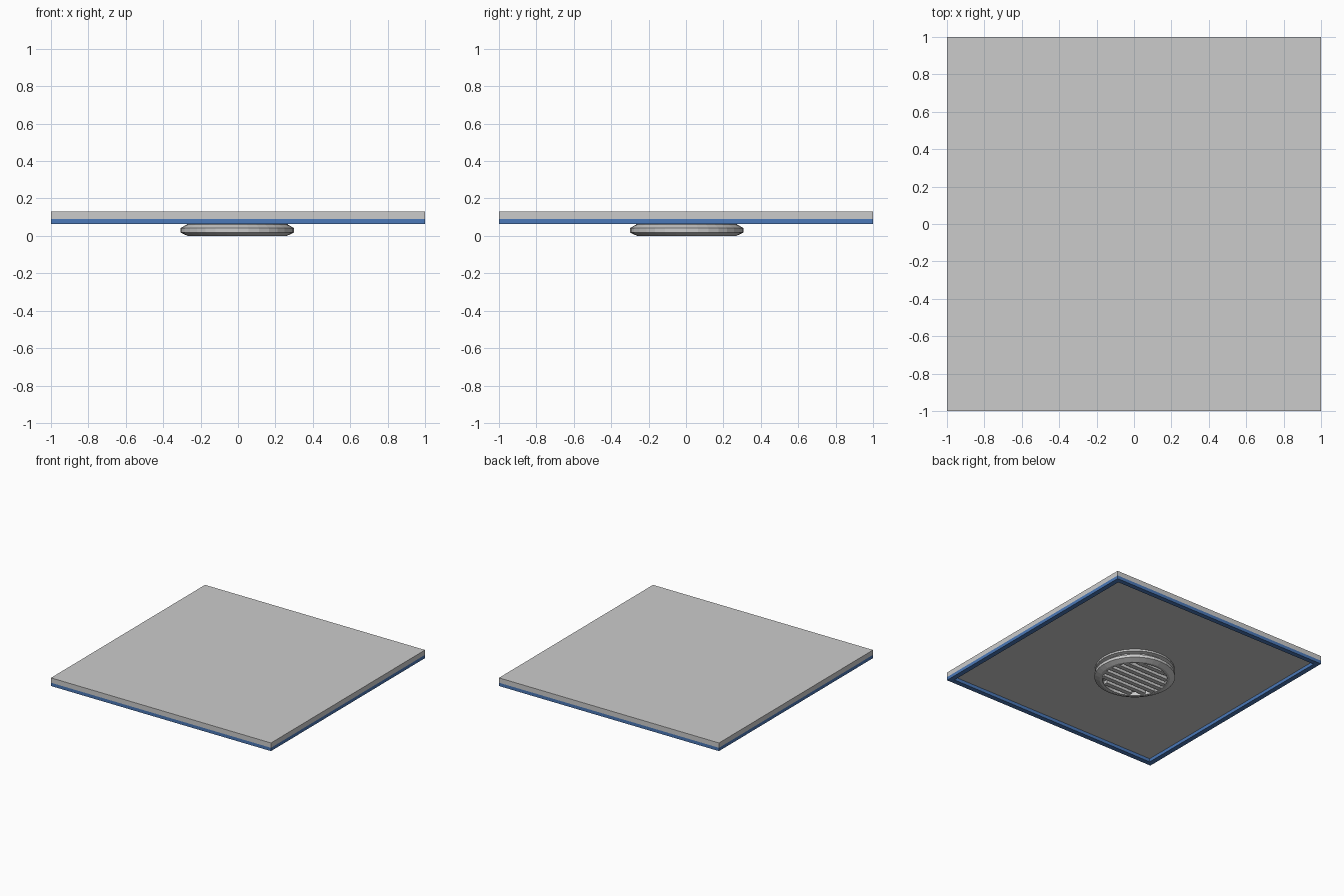
import bpy, bmesh, math

if "Cube" in bpy.data.objects:
    bpy.data.objects.remove(bpy.data.objects["Cube"])

TILE_BOTTOM, TILE_TOP = 0.09, 0.13
TRIM_BOTTOM, TRIM_WIDTH = 0.063, 0.04
SIDES = 32
CX, CY = -0.004, 0.004          # vent centre
SLAT_R = 0.245                  # radius of the vent opening

blue = bpy.data.materials.new("trim_blue")
blue.diffuse_color = (0.07, 0.19, 0.48, 1)
blue.use_nodes = True
blue.node_tree.nodes["Principled BSDF"].inputs["Base Color"].default_value = blue.diffuse_color


def finish(name, bm, mat=None):
    bmesh.ops.recalc_face_normals(bm, faces=bm.faces)
    mesh = bpy.data.meshes.new(name)
    bm.to_mesh(mesh)
    bm.free()
    obj = bpy.data.objects.new(name, mesh)
    bpy.context.collection.objects.link(obj)
    if mat:
        mesh.materials.append(mat)
    return obj


def add_box(bm, x0, x1, y0, y1, z0, z1):
    vs = bmesh.ops.create_cube(bm, size=1)["verts"]
    bmesh.ops.scale(bm, vec=(x1 - x0, y1 - y0, z1 - z0), verts=vs)
    bmesh.ops.translate(bm, vec=((x0 + x1) / 2, (y0 + y1) / 2, (z0 + z1) / 2), verts=vs)


def sweep(name, profile, sides, angle=0.0, centre=(0, 0), mat=None):
    """Revolve a closed (radius, z) profile around the vertical axis."""
    bm = bmesh.new()
    rings = []
    for i in range(sides):
        a = angle + math.tau * i / sides
        rings.append([bm.verts.new((centre[0] + r * math.cos(a),
                                    centre[1] + r * math.sin(a), z)) for r, z in profile])
    n = len(profile)
    for i in range(sides):
        a, b = rings[i], rings[(i + 1) % sides]
        for j in range(n):
            k = (j + 1) % n
            bm.faces.new((a[j], b[j], b[k], a[k]))
    return finish(name, bm, mat)


# ceiling tile
bm = bmesh.new()
add_box(bm, -1, 1, -1, 1, TILE_BOTTOM, TILE_TOP)
finish("ceiling_tile", bm)

# mitred square trim under the tile edge
q = math.sqrt(2)
inner = 1 - TRIM_WIDTH
sweep("edge_trim", [(q, TRIM_BOTTOM), (q, TILE_BOTTOM),
                    (inner * q, TILE_BOTTOM), (inner * q, TRIM_BOTTOM)],
      4, math.pi / 4, mat=blue)

# vent housing: bevelled rim, groove and mounting collar
sweep("vent_housing", [(SLAT_R, 0.0), (0.265, 0.0), (0.304, 0.018), (0.304, 0.042),
                       (0.27, 0.06), (0.27, 0.068), (0.30, 0.075), (0.30, TILE_BOTTOM),
                       (SLAT_R, TILE_BOTTOM), (SLAT_R, 0.03)],
      SIDES, centre=(CX, CY))

# back plate closing the vent
bm = bmesh.new()
disc = bmesh.ops.create_cone(bm, cap_ends=True, segments=SIDES, radius1=SLAT_R + 0.01,
                             radius2=SLAT_R + 0.01, depth=0.03)["verts"]
bmesh.ops.translate(bm, vec=(CX, CY, 0.045), verts=disc)
finish("vent_back_plate", bm)

# parallel louvre slats across the opening
bm = bmesh.new()
COUNT, PITCH, HALF = 7, 0.066, 0.018
for i in range(COUNT):
    y = (i - (COUNT - 1) / 2) * PITCH
    half = math.sqrt(SLAT_R ** 2 - (abs(y) + HALF) ** 2) + 0.008
    add_box(bm, CX - half, CX + half, CY + y - HALF, CY + y + HALF, 0.004, 0.034)
finish("vent_slats", bm)
